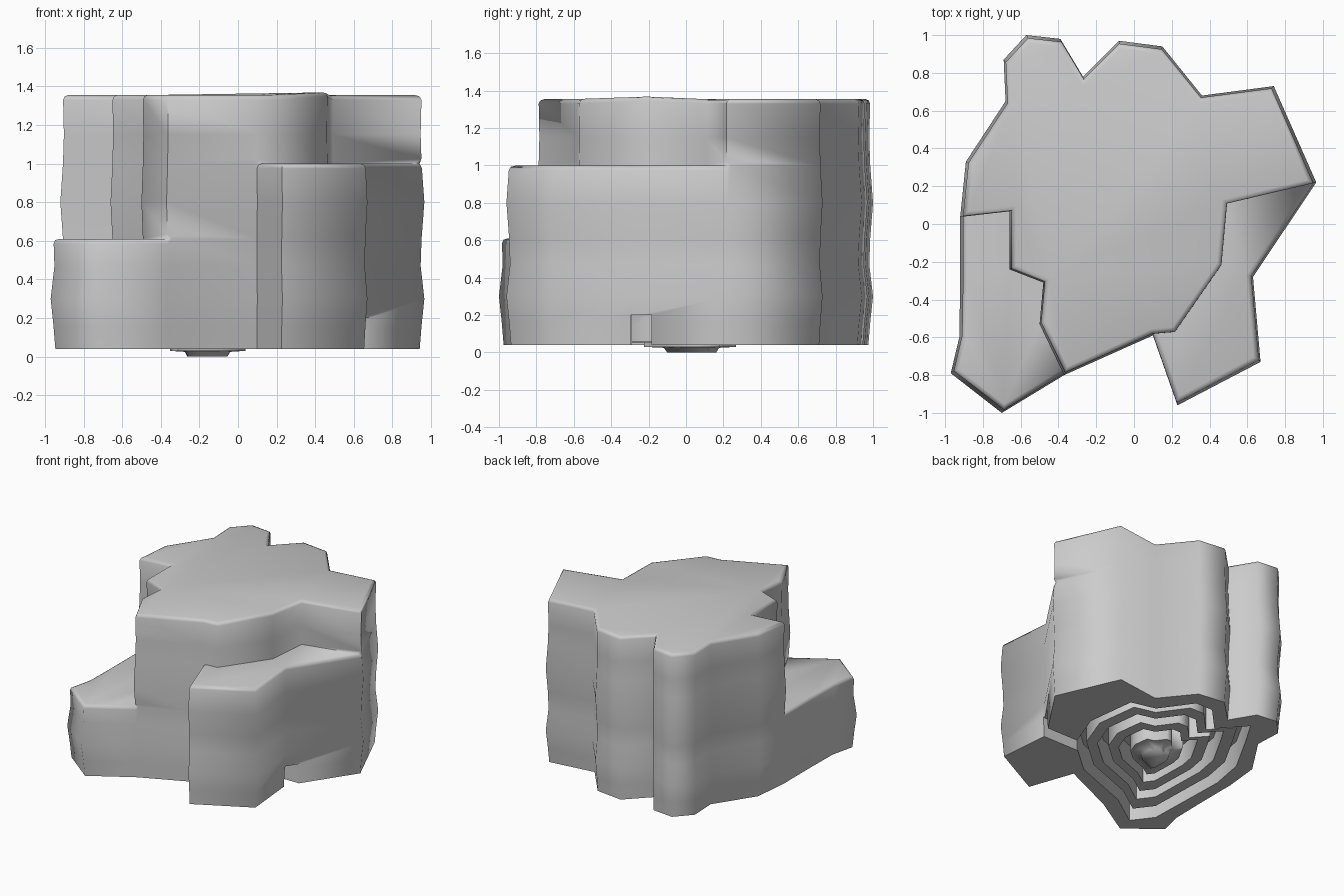
import bpy, bmesh, math

if "Cube" in bpy.data.objects:
    bpy.data.objects.remove(bpy.data.objects["Cube"])

# Outline chains, clockwise seen from above
BACK = [(-.92, .04), (-.89, .33), (-.68, .65), (-.69, .87), (-.57, 1.0), (-.39, .98), (-.27, .78),
        (-.08, .97), (.15, .94), (.36, .68), (.74, .73), (.965, .22)]
RIGHT_OUTER = [(.63, -.28), (.67, -.73), (.23, -.96)]
RIGHT_INNER = [(.50, .11), (.47, -.22), (.22, -.58)]
FRONT = [(.10, -.59), (-.37, -.80)]
LEFT_OUTER = [(-.70, -1.0), (-.97, -.79), (-.925, -.60), (-.92, -.30)]
LEFT_INNER = [(-.50, -.53), (-.48, -.31), (-.66, -.24), (-.66, .07)]
CAVITY = [(.45, .50), (.25, .55), (.07, .80), (-.08, .80), (-.27, .60), (-.45, .80), (-.57, .60),
          (-.75, .28), (-.80, 0), (-.78, -.68), (-.66, -.84), (-.40, -.66), (.08, -.48), (.38, -.22), (.50, .10)]

# Slight in-and-out waviness of the walls by height
WAVE = {.04: .975, .16: .985, .30: 1.0, .47: .98, .61: .985, .80: 1.0, 1.0: .985, 1.15: .98, 1.355: .985}
LOW = BACK + RIGHT_OUTER + FRONT + LEFT_OUTER
MID = BACK + RIGHT_OUTER + FRONT + LEFT_INNER
TOP = BACK + RIGHT_INNER + FRONT + LEFT_INNER

bm = bmesh.new()
cache = {}


def vert(p, z):
    if (p, z) not in cache:
        s = WAVE[z]
        # The top surface rises a little towards the right inner corner
        lift = .018 if z > 1.3 and p == RIGHT_INNER[1] else 0
        cache[(p, z)] = bm.verts.new((p[0] * s, p[1] * s, z + lift))
    return cache[(p, z)]


def bridge(a, b):
    for i in range(len(a)):
        j = (i + 1) % len(a)
        bm.faces.new((a[i], a[j], b[j], b[i]))


def walls(outline, heights):
    rings = [[vert(p, z) for p in outline] for z in heights]
    for a, b in zip(rings, rings[1:]):
        bridge(a, b)


# Three stacked tiers
walls(LOW, [.04, .16, .30, .47, .61])
walls(MID, [.61, .80, 1.0])
walls(TOP, [1.0, 1.15, 1.355])

# Left ledge, right ledge and top surface
left_rim = [FRONT[-1]] + LEFT_OUTER + [BACK[0]]
right_rim = [BACK[-1]] + RIGHT_OUTER + [FRONT[0]]
bm.faces.new([vert(p, .61) for p in left_rim + LEFT_INNER[::-1]])
bm.faces.new([vert(p, 1.0) for p in right_rim + RIGHT_INNER[::-1]])
bm.faces.new([vert(p, 1.355) for p in TOP])

# Hollow underside with nested ridges and a small central foot
CX, CY = -.16, .04
steps = [(1, .04), (1, .25), (.86, .25), (.86, .06), (.72, .06), (.72, .25), (.58, .25), (.58, .05),
         (.45, .05), (.45, .22), (.30, .22), (.30, .03), (.18, .025), (.16, 0)]
rings = [[bm.verts.new((CX + (x - CX) * s, CY + (y - CY) * s, z)) for x, y in CAVITY] for s, z in steps]
for a, b in zip(rings, rings[1:]):
    bridge(a, b)
bm.faces.new(rings[-1])


def loop_edges(vs):
    return [bm.edges.get((vs[i], vs[(i + 1) % len(vs)])) for i in range(len(vs))]


# Flat bottom rim between the outer wall and the hollow
rim = loop_edges([vert(p, .04) for p in LOW]) + loop_edges(rings[0])
bmesh.ops.triangle_fill(bm, edges=rim, use_beauty=True, use_dissolve=False, normal=(0, 0, -1))

# Softened upper edges
soft = loop_edges([vert(p, 1.355) for p in TOP])
soft += loop_edges([vert(p, .61) for p in left_rim])[:-1]
soft += loop_edges([vert(p, 1.0) for p in right_rim])[:-1]
bmesh.ops.bevel(bm, geom=soft, offset=.025, segments=2, profile=.5, affect='EDGES', clamp_overlap=True)
bmesh.ops.recalc_face_normals(bm, faces=bm.faces)

mesh = bpy.data.meshes.new("tiered_rock")
bm.to_mesh(mesh)
bm.free()
rock = bpy.data.objects.new("tiered_rock", mesh)
bpy.context.collection.objects.link(rock)

# Small drain notch in the right wall, opening into the hollow
bpy.ops.mesh.primitive_cube_add(size=1, location=(.55, -.24, .05))
cutter = bpy.context.object
cutter.name = "notch_cutter"
cutter.scale = (.5, .11, .30)
cutter.hide_render = True
bpy.ops.object.select_all(action='DESELECT')
bpy.context.view_layer.objects.active = rock
rock.select_set(True)
mod = rock.modifiers.new("notch", 'BOOLEAN')
mod.operation = 'DIFFERENCE'
mod.solver = 'EXACT'
mod.object = cutter
bpy.ops.object.modifier_apply(modifier=mod.name)
bpy.data.objects.remove(cutter, do_unlink=True)
bpy.ops.object.shade_smooth_by_angle(angle=math.radians(84))
